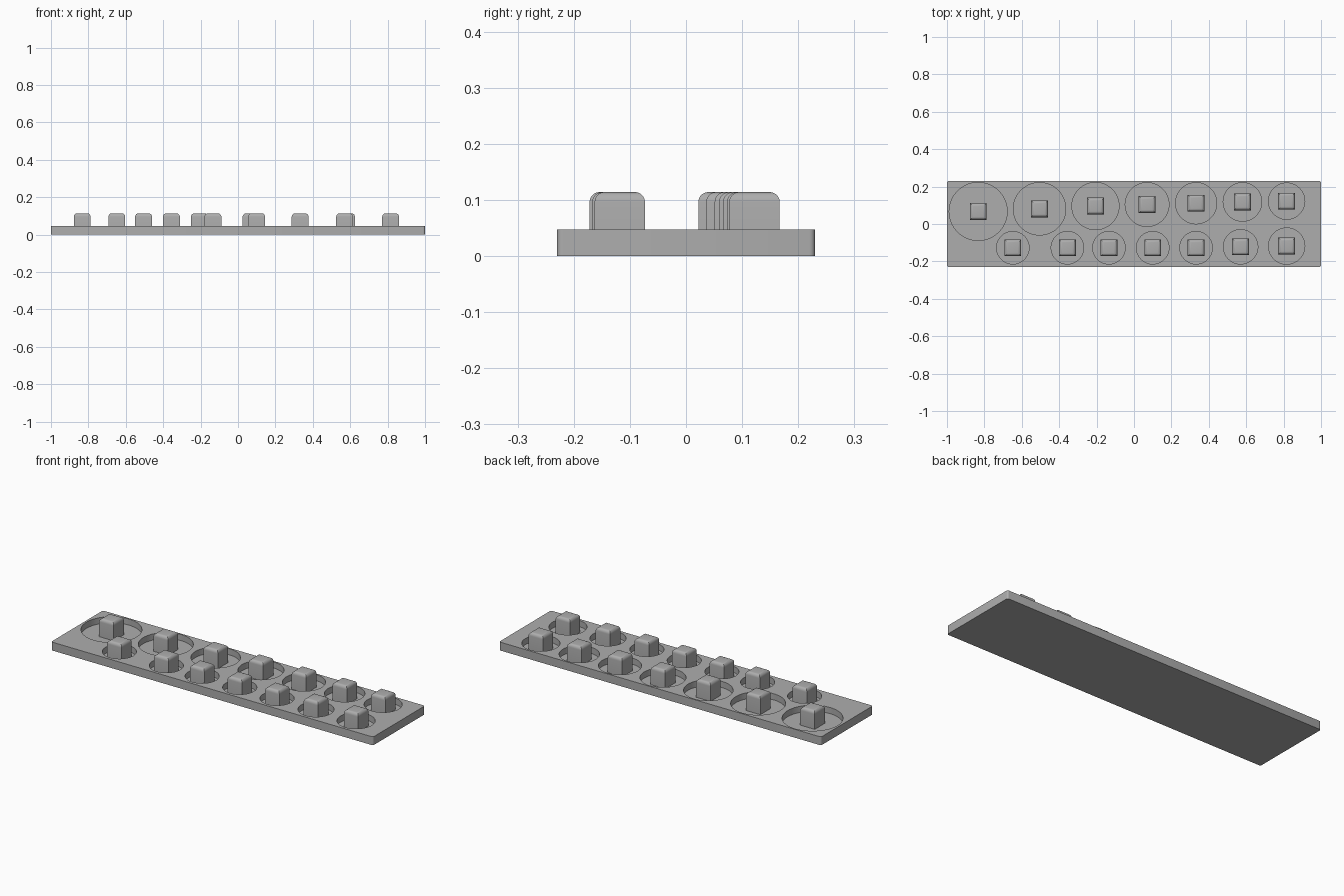
import bpy
import bmesh

if "Cube" in bpy.data.objects:
    bpy.data.objects.remove(bpy.data.objects["Cube"], do_unlink=True)

TRAY = (2.0, 0.46, 0.047)   # size of the tray
FLOOR = 0.0125              # height of the pocket floors
PEG = 0.09                  # peg width
PEG_TOP = 0.114

grey = bpy.data.materials.new("plain_grey")
grey.use_nodes = True
colour = (0.42, 0.42, 0.42, 1)
grey.diffuse_color = colour
grey.node_tree.nodes["Principled BSDF"].inputs["Base Color"].default_value = colour


def box(name, size, centre_xy, z0, z1):
    """Box mesh object in world coordinates."""
    bpy.ops.mesh.primitive_cube_add(size=1, location=(*centre_xy, (z0 + z1) / 2))
    ob = bpy.context.object
    ob.name = name
    ob.scale = (size[0], size[1], z1 - z0)
    bpy.ops.object.transform_apply(location=False, rotation=False, scale=True)
    ob.data.materials.append(grey)
    return ob


def round_edges(ob, radius, segments, pick):
    """Bevel the edges chosen by a rule on their two vertices."""
    bm = bmesh.new()
    bm.from_mesh(ob.data)
    edges = [e for e in bm.edges if pick(e.verts[0].co, e.verts[1].co)]
    bmesh.ops.bevel(bm, geom=edges, offset=radius, segments=segments,
                    profile=0.5, affect='EDGES')
    bm.to_mesh(ob.data)
    bm.free()


def smooth(ob):
    bpy.ops.object.select_all(action='DESELECT')
    ob.select_set(True)
    bpy.context.view_layer.objects.active = ob
    bpy.ops.object.shade_smooth_by_angle(angle=0.6)


# Pocket centres and radii: (x, y, radius)
back_row = [(-0.833, 0.067, 0.155), (-0.505, 0.081, 0.14), (-0.206, 0.096, 0.126),
            (0.07, 0.104, 0.117), (0.332, 0.111, 0.11), (0.58, 0.118, 0.103),
            (0.816, 0.122, 0.097)]
front_row = [(-0.648, -0.127, 0.087), (-0.356, -0.127, 0.087), (-0.134, -0.127, 0.087),
             (0.1, -0.127, 0.087), (0.332, -0.127, 0.087), (0.57, -0.122, 0.092),
             (0.816, -0.118, 0.097)]

# Tray slab with rounded vertical corners
tray = box("tray", TRAY, (0, 0), 0, TRAY[2])
round_edges(tray, 0.01, 4, lambda a, b: abs(a.z - b.z) > 0.01)

# Round pockets cut into the tray
cutters = []
for x, y, r in back_row + front_row:
    bpy.ops.mesh.primitive_cylinder_add(vertices=72, radius=r, depth=0.1,
                                        location=(x, y, FLOOR + 0.05))
    cutters.append(bpy.context.object)
bpy.ops.object.select_all(action='DESELECT')
for c in cutters:
    c.select_set(True)
bpy.context.view_layer.objects.active = cutters[0]
bpy.ops.object.join()
cutter = bpy.context.object
cutter.name = "pocket_cutter"
cutter.hide_render = True

cut = tray.modifiers.new("pockets", 'BOOLEAN')
cut.operation = 'DIFFERENCE'
cut.solver = 'EXACT'
cut.object = cutter
bpy.context.view_layer.objects.active = tray
bpy.ops.object.modifier_apply(modifier=cut.name)
bpy.data.objects.remove(cutter, do_unlink=True)
smooth(tray)

# Square pegs with rounded top edges, one in each pocket
for row_name, row in (("back", back_row), ("front", front_row)):
    for i, (x, y, r) in enumerate(row):
        peg = box(f"{row_name}_peg_{i + 1}", (PEG, PEG), (x, y), FLOOR, PEG_TOP)
        round_edges(peg, 0.018, 5, lambda a, b: a.z > 0 and b.z > 0)
        smooth(peg)
